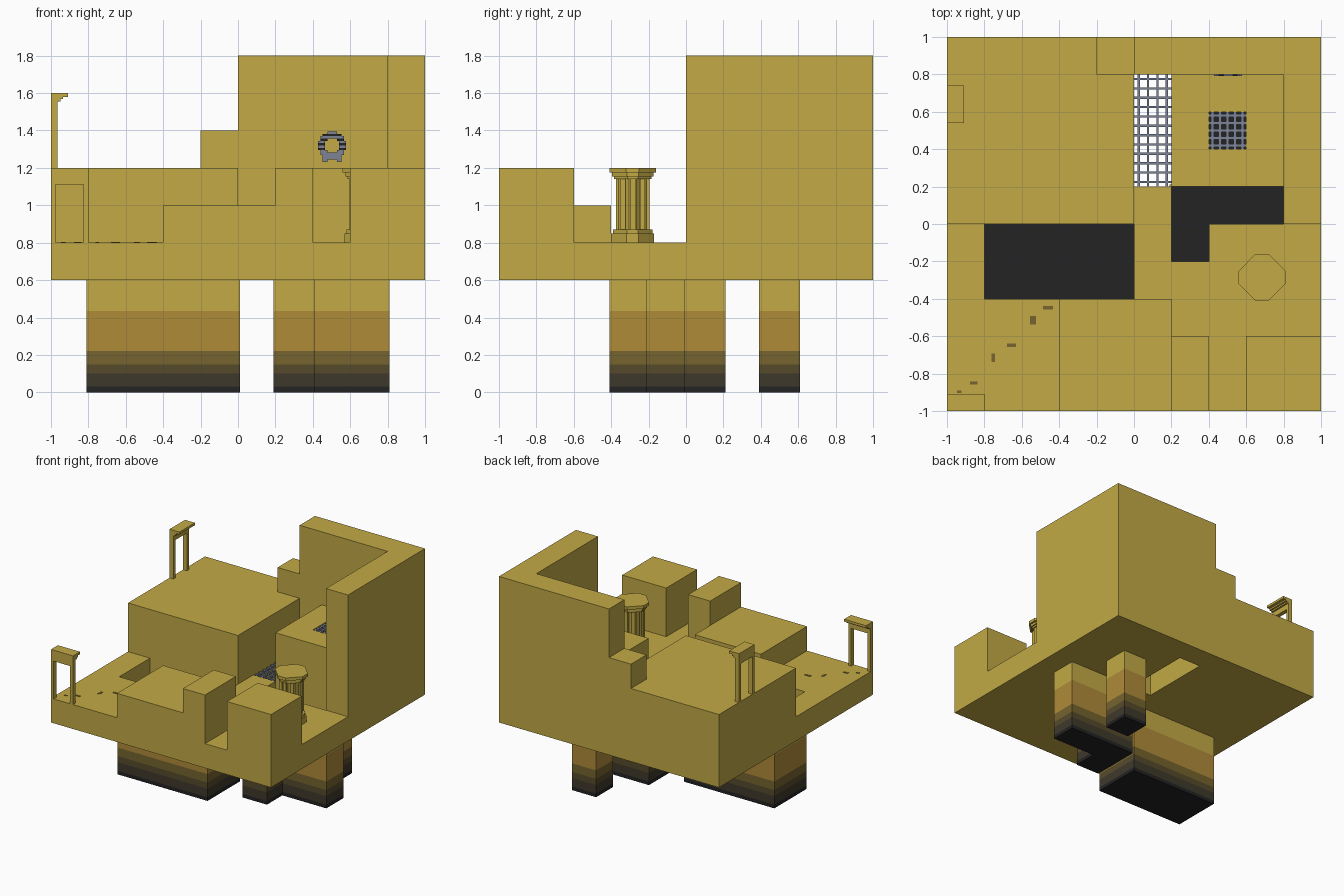
import bpy, bmesh, math
from mathutils import Matrix, Vector

if "Cube" in bpy.data.objects:
    bpy.data.objects.remove(bpy.data.objects["Cube"], do_unlink=True)


def material(name, rgb):
    lin = [((c / 255 + 0.055) / 1.055) ** 2.4 for c in rgb] + [1.0]
    m = bpy.data.materials.new(name)
    m.use_nodes = True
    m.diffuse_color = lin
    m.node_tree.nodes["Principled BSDF"].inputs["Base Color"].default_value = lin
    return m


SAND = material("sandstone", (194, 170, 70))
OCHRE = material("ochre", (176, 139, 57))
OLIVE = material("dark_olive", (118, 100, 46))
UMBER = material("umber", (85, 74, 43))
SOOT = material("soot_brown", (62, 57, 43))
BLACK = material("black", (35, 35, 36))
IRON = material("iron_grey", (125, 132, 152))


def finish(name, bm, *mats):
    bmesh.ops.recalc_face_normals(bm, faces=bm.faces)
    me = bpy.data.meshes.new(name)
    bm.to_mesh(me)
    bm.free()
    for m in mats:
        me.materials.append(m)
    ob = bpy.data.objects.new(name, me)
    bpy.context.collection.objects.link(ob)
    return ob


def add_box(bm, x0, x1, y0, y1, z0, z1, mat=0):
    mx = Matrix.Translation(((x0 + x1) / 2, (y0 + y1) / 2, (z0 + z1) / 2)) \
        @ Matrix.Diagonal((x1 - x0, y1 - y0, z1 - z0, 1))
    verts = bmesh.ops.create_cube(bm, size=1, matrix=mx)["verts"]
    for f in {f for v in verts for f in v.link_faces}:
        f.material_index = mat


def box(name, *dims, mat=SAND):
    bm = bmesh.new()
    add_box(bm, *dims)
    return finish(name, bm, mat)


def cell_prism(name, area, holes, z0, z1, step=0.2):
    """Block built from square grid cells, leaving the hole rectangles open."""
    bm = bmesh.new()
    x0, x1, y0, y1 = area
    for i in range(round((x1 - x0) / step)):
        for j in range(round((y1 - y0) / step)):
            x, y = x0 + i * step, y0 + j * step
            cx, cy = x + step / 2, y + step / 2
            if any(a < cx < b and c < cy < d for a, b, c, d in holes):
                continue
            bm.faces.new([bm.verts.new((px, py, z0)) for px, py in
                          ((x, y), (x + step, y), (x + step, y + step), (x, y + step))])
    bmesh.ops.remove_doubles(bm, verts=bm.verts, dist=1e-4)
    top = bmesh.ops.extrude_face_region(bm, geom=bm.faces[:], use_keep_orig=True)["geom"]
    for v in top:
        if isinstance(v, bmesh.types.BMVert):
            v.co.z = z1
    return finish(name, bm, SAND)


# Floor slab and the stepped blocks standing on it
SHAFT = (0.4, 0.6, 0.4, 0.6)
cell_prism("floor_slab", (-1, 1, -1, 1),
           [(-0.8, 0, -0.4, 0), (0.2, 0.8, 0, 0.2), (0.2, 0.4, -0.2, 0),
            (0, 0.2, 0.2, 0.8), SHAFT], 0.6, 0.8)
cell_prism("shaft_block", (0.2, 0.8, 0.2, 0.8), [SHAFT], 0.8, 1.2)
box("plateau", -1, 0, 0, 1, 0.8, 1.2)
box("plateau_step", -0.2, 0, 0.8, 1, 1.2, 1.4)
box("back_wall", 0, 1, 0.8, 1, 0.8, 1.8)
box("left_wall", 0.8, 1, 0, 0.8, 0.8, 1.8)
box("low_block", -0.4, 0.2, -1, -0.4, 0.8, 1.0)
box("narrow_block", 0.2, 0.4, -1, -0.6, 0.8, 1.2)
box("corner_block", 0.6, 1, -1, -0.6, 0.8, 1.2)


# Hanging pits: thin double walls in colour bands that darken downwards
def offset(poly, d):
    out = []
    for i, p in enumerate(poly):
        a, p, b = Vector(poly[i - 1]), Vector(p), Vector(poly[(i + 1) % len(poly)])
        e, f = (p - a).normalized(), (b - p).normalized()
        out.append(p + d * (Vector((e.y, -e.x)) + Vector((f.y, -f.x))))
    return out


def pit(name, poly):
    bm = bmesh.new()
    levels = [0.6, 0.435, 0.22, 0.15, 0.1, 0.03, 0.0]
    n = len(poly)
    for d, floor in ((0.01, 0.0), (0.0, 0.01)):
        ring = offset(poly, d)
        rows = [[bm.verts.new((p[0], p[1], max(z, floor))) for p in ring] for z in levels]
        for k in range(len(levels) - 1):
            for i in range(n):
                j = (i + 1) % n
                bm.faces.new((rows[k][i], rows[k][j], rows[k + 1][j],
                              rows[k + 1][i])).material_index = k
        bm.faces.new(rows[-1]).material_index = 5
        if d:
            outer = rows[0]
    for i in range(n):
        j = (i + 1) % n
        bm.faces.new((outer[i], outer[j], rows[0][j], rows[0][i]))
    return finish(name, bm, SAND, OCHRE, OLIVE, UMBER, SOOT, BLACK)


pit("large_pit", [(-0.8, -0.4), (0, -0.4), (0, 0), (-0.8, 0)])
pit("corner_pit", [(0.2, -0.2), (0.4, -0.2), (0.4, 0), (0.8, 0), (0.8, 0.2), (0.2, 0.2)])
pit("small_shaft", [(0.4, 0.4), (0.6, 0.4), (0.6, 0.6), (0.4, 0.6)])


# Iron grates
def grate(name, x0, x1, y0, y1, z, gap, w):
    bm = bmesh.new()
    for k in range(round((x1 - x0) / gap)):
        c = x0 + (k + 0.5) * gap
        add_box(bm, c - w / 2, c + w / 2, y0, y1, z - 0.012, z)
    for k in range(round((y1 - y0) / gap)):
        c = y0 + (k + 0.5) * gap
        add_box(bm, x0, x1, c - w / 2, c + w / 2, z - 0.014, z - 0.002)
    return finish(name, bm, IRON)


grate("floor_grate", 0, 0.2, 0.2, 0.8, 0.8, 0.05, 0.012)
grate("shaft_grate", 0.4, 0.6, 0.4, 0.6, 1.2, 0.04, 0.014)

# Stepped ring on the back wall, banded in its upper half, with two feet
bm = bmesh.new()
s = 0.0125
for i in range(-6, 6):
    for j in range(-7, 6):
        u, v = (i + 0.5) * s, (j + 0.5) * s
        foot = 0.02 < abs(u) < 0.045 and v < -0.04
        if 0.04 < math.hypot(u, v) < 0.073 or foot:
            dark = 1 if v > -0.02 and j % 2 == 0 else 0
            add_box(bm, 0.503 + u - s / 2, 0.503 + u + s / 2, 0.791, 0.8,
                    1.32 + v - s / 2, 1.32 + v + s / 2, dark)
finish("wall_ring", bm, IRON, BLACK)


# Doorways: two posts, a lintel and a stepped cornice
def doorway(name, loc, turn):
    bm = bmesh.new()
    for side in (-1, 1):
        xs = sorted((side * 0.1, side * 0.075))
        add_box(bm, *xs, 0, 0.035, 0, 0.31)
    add_box(bm, -0.1, 0.1, 0, 0.035, 0.31, 0.355)
    for depth, z0, z1 in ((0.05, 0.355, 0.367), (0.065, 0.367, 0.38), (0.09, 0.38, 0.4)):
        add_box(bm, -0.1, 0.1, 0, depth, z0, z1)
    bm.transform(Matrix.Translation(loc) @ Matrix.Rotation(turn, 4, "Z"))
    return finish(name, bm, SAND)


doorway("front_doorway", (-0.9, -1, 0.8), 0)
doorway("plateau_doorway", (-1, 0.64, 1.2), -math.pi / 2)


# Fluted column on a blunt diamond footprint
def diamond(bm, r, z0, z1, cx=0.685, cy=-0.285):
    b = 0.28 * r
    pts = [(r, -b), (r, b), (b, r), (-b, r), (-r, b), (-r, -b), (-b, -r), (b, -r)]
    lo, hi = ([bm.verts.new((cx + x, cy + y, z)) for x, y in pts] for z in (z0, z1))
    bm.faces.new(lo)
    bm.faces.new(hi)
    for i in range(8):
        j = (i + 1) % 8
        bm.faces.new((lo[i], lo[j], hi[j], hi[i]))


bm = bmesh.new()
for r, z0, z1 in ((0.115, 0.8, 0.85), (0.105, 0.85, 0.87), (0.075, 0.87, 1.14),
                  (0.1, 1.14, 1.155), (0.11, 1.155, 1.175), (0.125, 1.175, 1.2)):
    diamond(bm, r, z0, z1)
for k in range(8):
    a = k * math.pi / 4
    x, y = 0.685 + 0.075 * math.cos(a), -0.285 + 0.075 * math.sin(a)
    add_box(bm, x - 0.014, x + 0.014, y - 0.014, y + 0.014, 0.87, 1.14)
finish("column", bm, SAND)

# Trail of dark marks across the floor
bm = bmesh.new()
for x, y, w, h in ((-0.935, -0.897, 0.025, 0.015), (-0.858, -0.85, 0.04, 0.018),
                   (-0.752, -0.715, 0.02, 0.045), (-0.655, -0.648, 0.05, 0.02),
                   (-0.54, -0.515, 0.03, 0.045), (-0.46, -0.448, 0.055, 0.02)):
    add_box(bm, x - w / 2, x + w / 2, y - h / 2, y + h / 2, 0.8, 0.803)
finish("floor_marks", bm, OLIVE)
